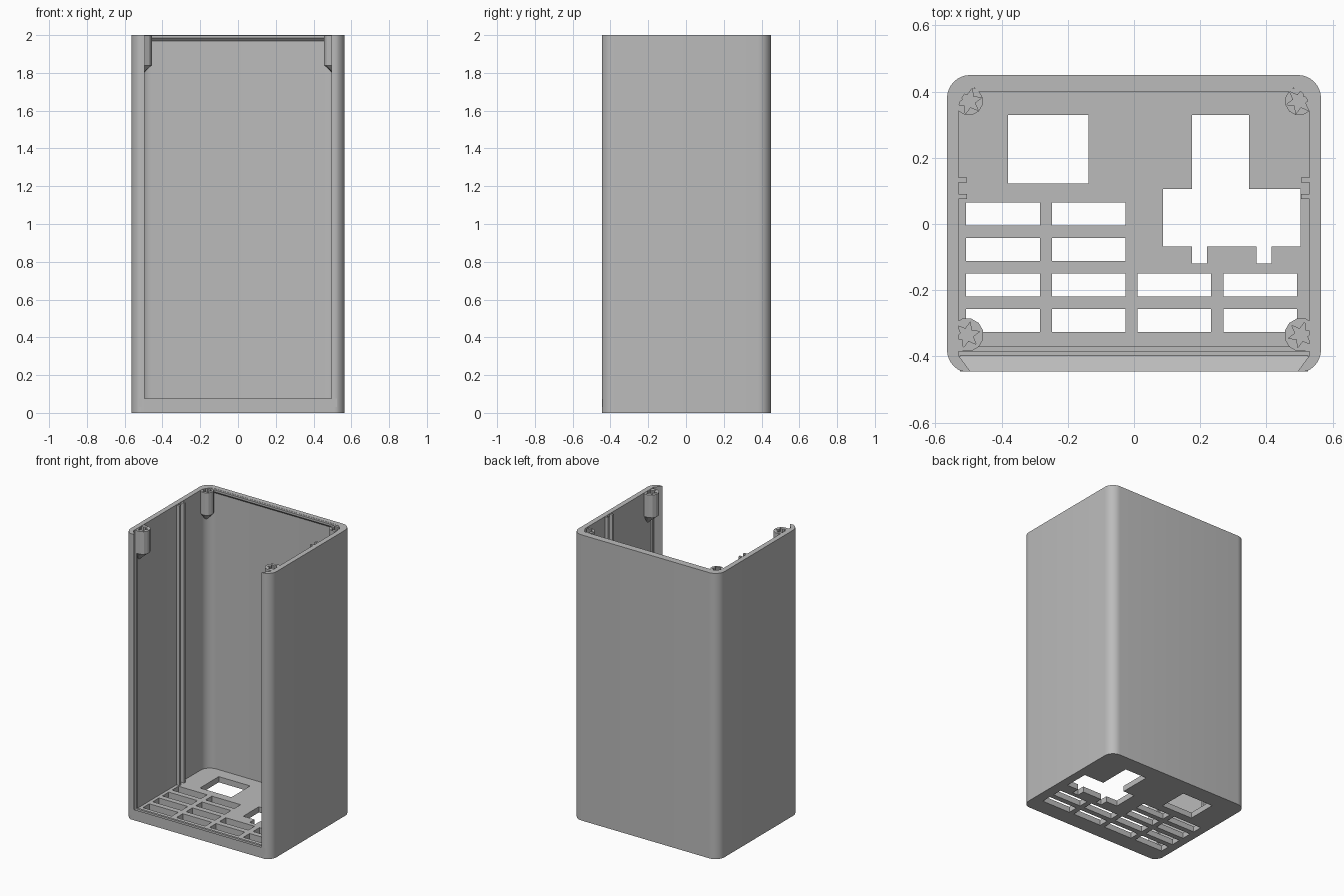
import bpy, bmesh, math
from mathutils import Vector

cube = bpy.data.objects.get("Cube")
if cube:
    bpy.data.objects.remove(cube, do_unlink=True)

grey = bpy.data.materials.new("plain grey")
grey.use_nodes = True
color = (0.5, 0.5, 0.5, 1)
grey.diffuse_color = color
grey.node_tree.nodes["Principled BSDF"].inputs["Base Color"].default_value = color

FLOOR, TOP, FRONT = 0.04, 2.0, -0.445
SIDE_IN, BACK_IN = 0.53, 0.415


def finish(name, bm):
    bmesh.ops.recalc_face_normals(bm, faces=bm.faces)
    mesh = bpy.data.meshes.new(name)
    bm.to_mesh(mesh)
    bm.free()
    obj = bpy.data.objects.new(name, mesh)
    bpy.context.collection.objects.link(obj)
    mesh.materials.append(grey)
    return obj


def prism(name, points, start, end, axis="z"):
    """Extrude a profile along z, or a (y, z) profile along x."""
    def place(p, t):
        return (p[0], p[1], t) if axis == "z" else (t, p[0], p[1])
    bm = bmesh.new()
    face = bm.faces.new([bm.verts.new(place(p, start)) for p in points])
    ext = bmesh.ops.extrude_face_region(bm, geom=[face])
    shift = Vector(place((0, 0), end - start))
    bmesh.ops.translate(bm, vec=shift, verts=[v for v in ext["geom"] if isinstance(v, bmesh.types.BMVert)])
    return finish(name, bm)


def box(name, x0, x1, y0, y1, z0, z1):
    return prism(name, [(x0, y0), (x1, y0), (x1, y1), (x0, y1)], z0, z1)


def arc(cx, cy, r, first, steps=8):
    angles = [math.radians(first + 90 * i / steps) for i in range(steps + 1)]
    return [(cx + r * math.cos(a), cy + r * math.sin(a)) for a in angles]


def cut(target, cutter):
    mod = target.modifiers.new("cut", "BOOLEAN")
    mod.operation, mod.solver, mod.object = "DIFFERENCE", "EXACT", cutter
    bpy.context.view_layer.objects.active = target
    bpy.ops.object.modifier_apply(modifier=mod.name)
    bpy.data.objects.remove(cutter, do_unlink=True)


# Outer case with rounded upright corners and a flat front
R = 0.07
outline = (arc(0.495, 0.38, R, 0) + arc(-0.495, 0.38, R, 90)
           + arc(-0.495, -0.38, R, 180) + arc(0.495, -0.38, R, 270))
case = prism("case", [(x, max(y, FRONT)) for x, y in outline], 0, TOP)

# Cavity, open at the top and front, with dovetail front edges
cavity = (arc(SIDE_IN - R, BACK_IN - R, R, 0) + arc(R - SIDE_IN, BACK_IN - R, R, 90)
          + [(-SIDE_IN, -0.397), (-0.495, FRONT), (-0.495, -0.5),
             (0.495, -0.5), (0.495, FRONT), (SIDE_IN, -0.397)])
cut(case, prism("cavity_cutter", cavity, FLOOR, TOP + 0.1))

# Socket openings in the floor
openings = [(-0.38, -0.137, 0.122, 0.33), (0.175, 0.347, 0.08, 0.33),
            (0.088, 0.503, -0.068, 0.105),
            (0.175, 0.22, -0.12, -0.05), (0.37, 0.415, -0.12, -0.05)]

# Vent slots: four rows, the right half only in the two front rows
for row in range(4):
    y = -0.005 - 0.1073 * row
    for col, x in enumerate((-0.507, -0.248, 0.01, 0.27)):
        if col < 2 or row > 1:
            openings.append((x, x + 0.223, y, y + 0.07))
for x0, x1, y0, y1 in openings:
    cut(case, box("opening_cutter", x0, x1, y0, y1, -0.1, FLOOR + 0.1))

bpy.ops.object.select_all(action="DESELECT")
case.select_set(True)
bpy.context.view_layer.objects.active = case
bpy.ops.object.shade_smooth_by_angle(angle=math.radians(30))

# Sloped sill at the foot of the front opening
prism("front_sill", [(-0.397, FLOOR), (FRONT, 0.075), (FRONT, FLOOR - 0.01), (-0.397, FLOOR - 0.01)],
      -0.525, 0.525, "x")

# Small lip along the top of the back wall
prism("back_lip", [(0.42, 1.965), (0.40, 1.985), (0.40, 1.999), (0.42, 1.999)], -0.48, 0.48, "x")

# Ridge behind the panel slot, across the floor
box("floor_ridge", -SIDE_IN, SIDE_IN, -0.385, -0.37, FLOOR - 0.01, FLOOR + 0.012)


def screw_post(name, cx, cy, radius, tip):
    """Twelve-sided post with a star socket on top and a tapered underside."""
    bm = bmesh.new()

    def ring(z, radii):
        return [bm.verts.new((cx + radii[i % 2] * math.cos(i * math.pi / 6 + 0.26),
                              cy + radii[i % 2] * math.sin(i * math.pi / 6 + 0.26), z)) for i in range(12)]
    star = (0.04, 0.019)
    rings = [ring(1.9, star), ring(TOP - 0.002, star),
             ring(TOP - 0.002, (radius, radius)), ring(1.84, (radius, radius))]
    bm.faces.new(rings[0])
    point = bm.verts.new(tip)
    for i in range(12):
        j = (i + 1) % 12
        for a, b in zip(rings, rings[1:]):
            bm.faces.new((a[i], a[j], b[j], b[i]))
        bm.faces.new((rings[-1][i], rings[-1][j], point))
    finish(name, bm)


for side, label in ((-1, "right"), (1, "left")):
    # Corner screw posts
    screw_post(label + "_front_post", side * 0.505, -0.335, 0.051, (side * 0.54, -0.335, 1.77))
    screw_post(label + "_back_post", side * 0.499, 0.371, 0.043, (side * 0.53, 0.40, 1.77))

    # Upright board guides and panel ridge on the side wall
    for part, y0, y1, x in (("back_guide", 0.125, 0.14, 0.505), ("front_guide", 0.075, 0.09, 0.505),
                            ("panel_ridge", -0.385, -0.37, 0.518)):
        x0, x1 = sorted((side * x, side * 0.54))
        box(label + "_" + part, x0, x1, y0, y1, FLOOR - 0.01, TOP - 0.002)
